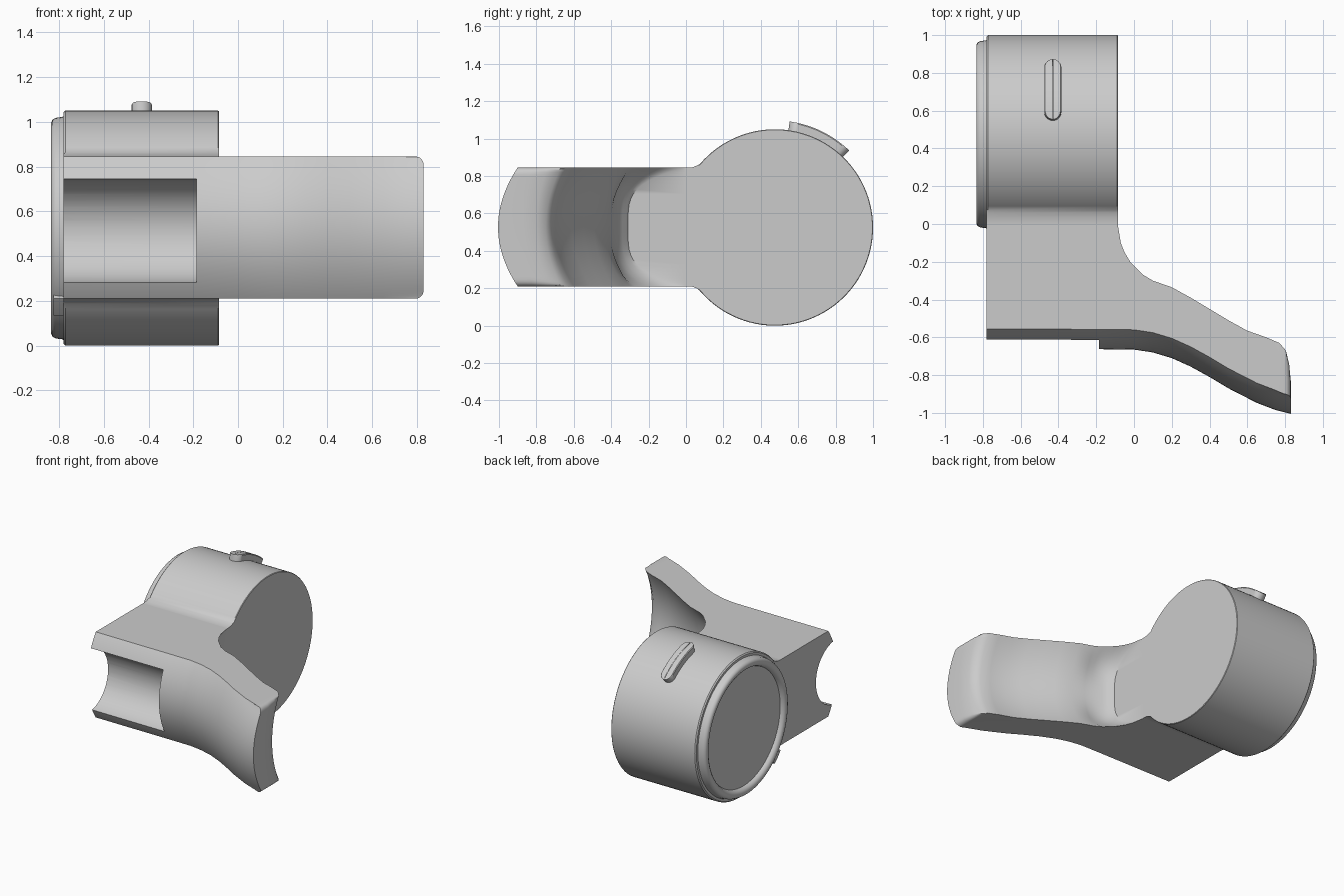
import bpy, bmesh
from math import sin, cos, pi, radians, sqrt

cube = bpy.data.objects.get("Cube")
if cube:
    bpy.data.objects.remove(cube)

grey = bpy.data.materials.new("light grey")
grey.use_nodes = True
colour = (0.6, 0.6, 0.6, 1)
grey.diffuse_color = colour
grey.node_tree.nodes["Principled BSDF"].inputs["Base Color"].default_value = colour

CY, CZ, R = 0.475, 0.525, 0.525         # barrel axis and radius
LEFT, RIGHT = -0.78, -0.085             # barrel ends
MID, HALF = 0.5275, 0.3175              # arm height centre and half height


def finish(bm, name, angle=35):
    bmesh.ops.recalc_face_normals(bm, faces=bm.faces)
    mesh = bpy.data.meshes.new(name)
    bm.to_mesh(mesh)
    bm.free()
    obj = bpy.data.objects.new(name, mesh)
    bpy.context.collection.objects.link(obj)
    mesh.materials.append(grey)
    smooth(obj, angle)
    return obj


def smooth(obj, angle):
    bpy.ops.object.select_all(action='DESELECT')
    obj.select_set(True)
    bpy.context.view_layer.objects.active = obj
    bpy.ops.object.shade_smooth_by_angle(angle=radians(angle))


def loft(name, rings, cap=True, angle=35):
    """Skin a list of equally long closed rings."""
    bm = bmesh.new()
    rows = [[bm.verts.new(p) for p in ring] for ring in rings]
    n = len(rows[0])
    for a, b in zip(rows, rows[1:]):
        for i in range(n):
            j = (i + 1) % n
            bm.faces.new((a[i], a[j], b[j], b[i]))
    if cap:
        bm.faces.new(rows[0])
        bm.faces.new(rows[-1])
    return finish(bm, name, angle)


def circle(x, r, n=96):
    return [(x, CY + r * cos(2 * pi * i / n), CZ + r * sin(2 * pi * i / n)) for i in range(n)]


# Barrel with the filleted root of the neck
half = [(0, MID + HALF), (0.035, MID + HALF + 0.002), (0.06, MID + HALF + 0.012)]
start = radians(140)
upper = half + [(CY + R * cos(start * (1 - i / 40)), CZ + R * sin(start * (1 - i / 40)))
                for i in range(41)]
outline = upper + [(y, 2 * MID - z if y < 0.07 else 2 * CZ - z) for y, z in reversed(upper[:-1])]


def section(x, inset):
    return [(x, y if y < 0.07 else CY + (y - CY) * (1 - inset),
             z if y < 0.07 else CZ + (z - CZ) * (1 - inset)) for y, z in outline]


loft("barrel", [section(LEFT, 0.015), section(LEFT + 0.008, 0),
                section(RIGHT - 0.004, 0), section(RIGHT, 0.006)])

# Raised end ring with a shallow recessed disc
ring_profile = [(-0.77, 0.505), (-0.785, 0.497), (-0.815, 0.493), (-0.829, 0.485), (-0.835, 0.472),
                (-0.834, 0.455), (-0.825, 0.44), (-0.81, 0.432), (-0.805, 0.43)]
loft("end_ring", [circle(x, r) for x, r in ring_profile], angle=50)

# Small locating tab on the end ring
tab = [[(x, CY + r * cos(a), CZ + r * sin(a)) for r, a in
        [(0.45, 3.8), (0.515, 3.8), (0.515, 3.9), (0.515, 4.0), (0.45, 4.0)]]
       for x in (-0.775, -0.825)]
loft("ring_tab", tab)

# Rounded slot button lying on the barrel
slot = []
for side in (1, -1):
    for i in range(13):
        a = pi * i / 12
        slot.append((0.045 * cos(a) * side, side * (0.125 + 0.045 * sin(a))))
    for i in range(1, 10):
        slot.append((-0.045 * side, side * (0.125 - 0.025 * i)))


def slot_ring(r, scale):
    return [(-0.43 + u * scale, CY + r * cos(radians(64) + v / 0.54),
             CZ + r * sin(radians(64) + v / 0.54)) for u, v in slot]


# The curved top is a ladder of quads between matching sides
button = loft("button", [slot_ring(0.5, 1), slot_ring(0.566, 1), slot_ring(0.572, 0.9),
                         slot_ring(0.572, 0.02)], cap=False)

# Block and flared arm: plan points are x, y at the rims, and the inward bow at mid height
back = [(LEFT, 0, 0), (RIGHT, 0, 0), (RIGHT, -0.01, 0.3), (-0.07, -0.1, 0.22), (-0.05, -0.15, 0.19),
        (-0.02, -0.2, 0.16), (0.05, -0.27, 0.12), (0.1, -0.3, 0.11), (0.2, -0.335, 0.1),
        (0.3, -0.39, 0.1), (0.4, -0.45, 0.1), (0.5, -0.51, 0.1), (0.6, -0.565, 0.1),
        (0.7, -0.6, 0.1), (0.77, -0.63, 0.09), (0.805, -0.67, 0.08), (0.822, -0.74, 0.06),
        (0.83, -0.82, 0.05)]
front = [(0.83, -0.9), (0.75, -0.88), (0.65, -0.842), (0.5, -0.765), (0.4, -0.705), (0.3, -0.65),
         (0.2, -0.605), (0.1, -0.575), (0, -0.56), (-0.17, -0.558), (LEFT, -0.555)]
plan = back + [(x, y, 0.105) for x, y in front]


def plan_ring(t):
    tip = 0.83 - 0.035 * (1 - sqrt(max(0, 1 - max(0, (abs(t) - 0.88) / 0.12) ** 2)))
    ring = []
    for x, y, bow in plan:
        power = 4 if bow > 0.11 else 2
        ring.append((min(x, tip), y - bow * (1 - abs(t) ** power), MID + HALF * t))
    return ring


arm = loft("arm", [plan_ring(sin(pi / 2 * (i / 16 - 1))) for i in range(33)], angle=40)

# Concave channel across the front of the block
groove = loft("groove_cutter", [[(x, y - CY - 0.645, z - CZ + 0.5125) for x, y, z in circle(x0, 0.235, 64)]
                                for x0 in (-0.9, -0.185)])
groove.hide_render = True
groove.hide_viewport = True
cut = arm.modifiers.new("channel", 'BOOLEAN')
cut.operation = 'DIFFERENCE'
cut.solver = 'EXACT'
cut.object = groove
bpy.context.view_layer.objects.active = arm
bpy.ops.object.modifier_apply(modifier=cut.name)
bpy.data.objects.remove(groove)
smooth(arm, 40)
